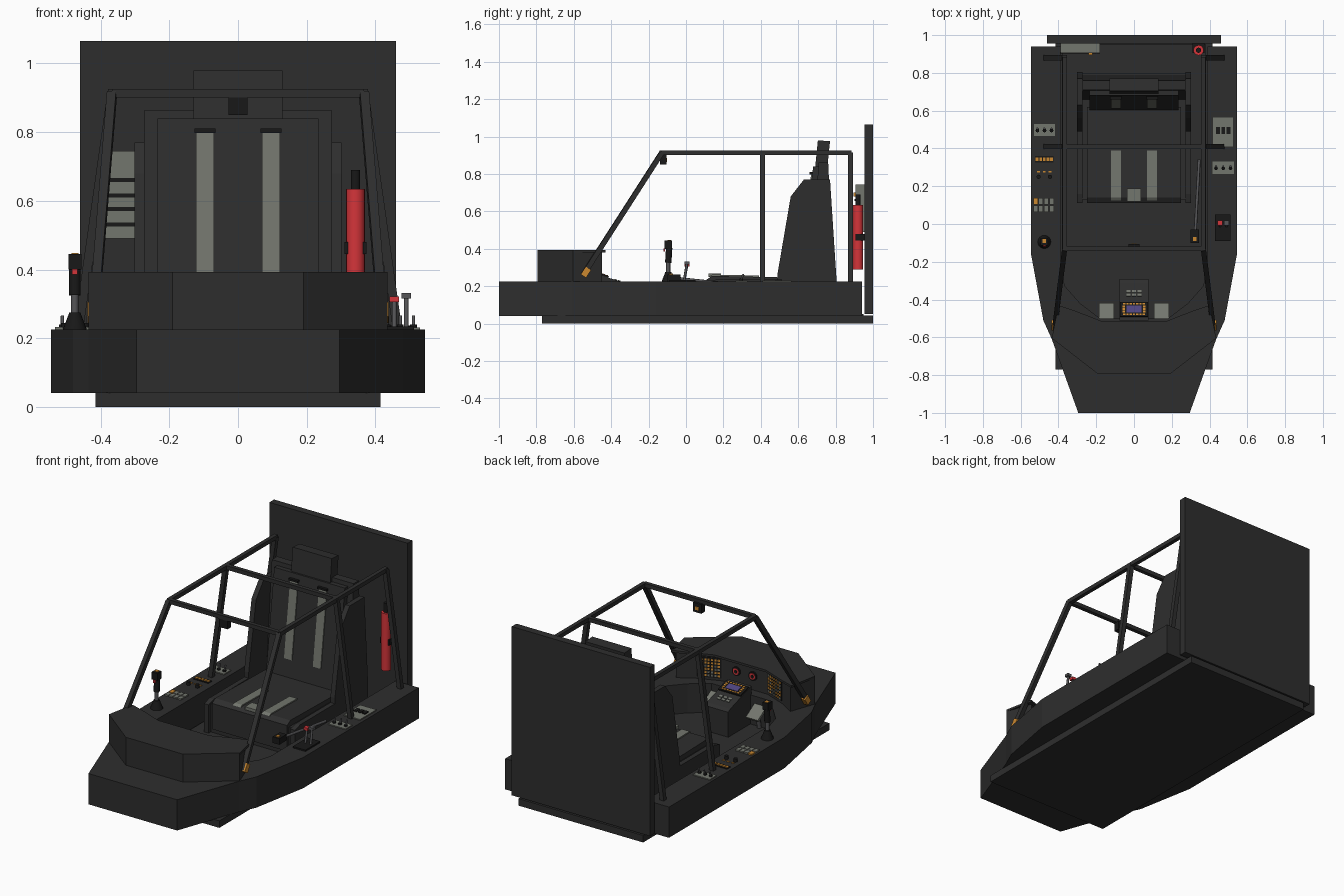
import bpy, bmesh, math, random
from mathutils import Matrix, Vector

if "Cube" in bpy.data.objects:
    bpy.data.objects.remove(bpy.data.objects["Cube"])
random.seed(4)

def material(name, *rgb):
    m = bpy.data.materials.new(name)
    m.diffuse_color = (*rgb, 1)
    m.use_nodes = True
    m.node_tree.nodes["Principled BSDF"].inputs["Base Color"].default_value = m.diffuse_color
    return m

DARK = material("charcoal", .027, .027, .027)
BLACK = material("black", .009, .009, .009)
GREY = material("warm grey", .17, .18, .155)
RED = material("red", .66, .035, .042)
ORANGE = material("orange", .60, .25, .03)
VIOLET = material("violet screen", .08, .06, .22)
STEEL = material("steel", .09, .09, .095)

def finish(name, bm, mat):
    bmesh.ops.recalc_face_normals(bm, faces=bm.faces)
    me = bpy.data.meshes.new(name)
    bm.to_mesh(me)
    bm.free()
    me.materials.append(mat)
    ob = bpy.data.objects.new(name, me)
    bpy.context.collection.objects.link(ob)
    return ob

def boxes(name, ranges, mat, frame=Matrix()):
    """Boxes given as (x0, x1, y0, y1, z0, z1), in one object."""
    bm = bmesh.new()
    for a, b, c, d, e, f in ranges:
        m = Matrix.Translation(((a+b)/2, (c+d)/2, (e+f)/2)) @ Matrix.Diagonal((b-a, d-c, f-e, 1))
        bmesh.ops.create_cube(bm, size=1, matrix=frame @ m)
    return finish(name, bm, mat)

def prism(name, pts, lo, hi, mat, axis="z"):
    """Extrude a 2D outline along z (points x, y) or x (points y, z)."""
    bm = bmesh.new()
    put = (lambda p: (p[0], p[1], lo)) if axis == "z" else (lambda p: (lo, p[0], p[1]))
    face = bm.faces.new([bm.verts.new(put(p)) for p in pts])
    new = bmesh.ops.extrude_face_region(bm, geom=[face])["geom"]
    step = (0, 0, hi-lo) if axis == "z" else (hi-lo, 0, 0)
    bmesh.ops.translate(bm, vec=step, verts=[g for g in new if isinstance(g, bmesh.types.BMVert)])
    return finish(name, bm, mat)

def rod(name, a, b, r, mat, sides=12, r2=None):
    a, b = Vector(a), Vector(b)
    bm = bmesh.new()
    m = Matrix.Translation((a+b)/2) @ (b-a).to_track_quat('Z', 'Y').to_matrix().to_4x4()
    if sides == 4:
        m = m @ Matrix.Rotation(math.pi/4, 4, 'Z')
    bmesh.ops.create_cone(bm, cap_ends=True, segments=sides, radius1=r,
                          radius2=r if r2 is None else r2, depth=(b-a).length, matrix=m)
    ob = finish(name, bm, mat)
    if sides > 6:
        for p in ob.data.polygons:
            p.use_smooth = len(p.vertices) == 4
    return ob

def frame(o, x, z):
    """Local frame with the given x axis and z (outward) axis."""
    x, z = Vector(x).normalized(), Vector(z).normalized()
    return Matrix.Translation(o) @ Matrix((x, z.cross(x), z)).transposed().to_4x4()

def mirrored(right):
    return right + [(-x, y) for x, y in reversed(right)]

def grid(x0, x1, y0, y1, nx, ny, h, z0=0, fill=.7):
    dx, dy = (x1-x0)/nx, (y1-y0)/ny
    return [(x0+dx*(i+.5-fill/2), x0+dx*(i+.5+fill/2), y0+dy*(j+.5-fill/2),
             y0+dy*(j+.5+fill/2), z0, z0+h) for i in range(nx) for j in range(ny)]

# Base, hull tub and rear bulkhead
boxes("base_plate", [(-.415, .415, -.77, 1, 0, .042), (-.38, .38, -.75, .95, .042, .05)], DARK)
outer = mirrored([(.545, .94), (.545, -.16), (.48, -.51), (.435, -.61), (.295, -1)])
inner = mirrored([(.39, .94), (.39, -.24), (.365, -.33), (.285, -.42), (.18, -.5)])
prism("hull_tub", outer + inner[::-1], .04, .225, DARK)
boxes("rear_bulkhead", [(-.46, .46, .955, 1, .05, 1.065)], DARK)

# Dashboard with overhanging glareshield
front = mirrored([(.435, -.605), (.19, -.795)])
arc = [(.38, -.45), (.29, -.505), (.15, -.56)]
prism("dashboard", front + mirrored(arc)[::-1], .225, .38, DARK)
prism("glareshield", front + mirrored([(.40, -.43), (.31, -.46), (.17, -.515)])[::-1], .38, .393, DARK)

# Instrument panels on the three inner dashboard faces
for name, a, b in (("right", arc[1], arc[2]), ("left", (-arc[2][0], arc[2][1]), (-arc[1][0], arc[1][1]))):
    mid = ((a[0]+b[0])/2, (a[1]+b[1])/2, .30)
    x = Vector((a[0]-b[0], a[1]-b[1], 0))
    f = frame(mid, -x, x.cross(Vector((0, 0, 1))) * -1)
    boxes(name + "_instrument_panel", [(-.07, .07, -.06, .06, -.002, .004)], BLACK, f)
    keys = grid(-.066, .066, -.056, .056, 7, 6, .003, .004, .6)
    random.shuffle(keys)
    boxes(name + "_panel_lights", keys[:28], ORANGE, f)
    boxes(name + "_panel_keys", keys[28:], GREY, f)
for s in (-1, 1):
    x = s*.055
    rod("gauge", (x, -.562, .31), (x, -.552, .31), .027, BLACK, 16)
    rod("gauge_face", (x, -.553, .31), (x, -.550, .31), .019, RED, 16)
    rod("gauge_hub", (x, -.551, .31), (x, -.547, .31), .01, BLACK, 12)

# Centre pedestal with screen and keypad
prism("centre_pedestal", [(-.29, .05), (-.29, .20), (-.31, .213), (-.51, .275), (-.51, .05)], -.078, .078, DARK, "x")
f = frame((0, -.41, .244), (1, 0, 0), (0, .062, .2))
boxes("pedestal_screen_frame", [(-.075, .075, -.085, -.005, 0, .009)], BLACK, f)
boxes("pedestal_screen", [(-.04, .04, -.065, -.025, .009, .012)], VIOLET, f)
boxes("pedestal_screen_keys", grid(-.06, .06, -.08, -.068, 7, 1, .003, .009)
      + grid(-.06, .06, -.022, -.01, 7, 1, .003, .009)
      + grid(-.065, -.045, -.066, -.024, 1, 3, .003, .009)
      + grid(.045, .065, -.066, -.024, 1, 3, .003, .009), ORANGE, f)
boxes("pedestal_keypad", grid(-.045, .045, .025, .065, 3, 2, .004), GREY, f)

# Pedals
for s in (-1, 1):
    f = frame((s*.145, -.465, .15), (1, 0, 0), (0, .5, .8))
    boxes("pedal", [(-.04, .04, -.05, .05, -.008, .008)], GREY, f)
    rod("pedal_arm", (s*.145, -.47, .15), (s*.145, -.49, .05), .012, STEEL, 8)

# Seat
boxes("seat_pan", [(-.275, .275, .13, .8, .05, .22)], DARK)
prism("seat_cushion", [(.11, .08), (.11, .235), (.14, .255), (.62, .245), (.62, .08)], -.25, .25, DARK, "x")
prism("seat_back", [(.60, .22), (.605, .26), (.68, .84), (.73, .84), (.74, .22)], -.235, .235, DARK, "x")
prism("seat_shell", [(.66, .22), (.71, .865), (.76, .865), (.79, .22)], -.272, .272, DARK, "x")
prism("headrest", [(.685, .78), (.705, .98), (.77, .975), (.75, .78)], -.13, .13, DARK, "x")
for s in (-1, 1):
    lo, hi = sorted((s*.272, s*.302))
    prism("seat_wing", [(.49, .05), (.49, .27), (.56, .68), (.63, .77), (.77, .77), (.805, .23), (.805, .05)],
          lo, hi, DARK, "x")
    prism("seat_side_rail", [(.11, .05), (.11, .22), (.16, .235), (.49, .235), (.49, .05)], lo, hi, DARK, "x")
    lo, hi = sorted((s*.07, s*.122))
    prism("lap_strap", [(.125, .252), (.14, .262), (.39, .257), (.39, .245), (.14, .25)], lo, hi, GREY, "x")
    prism("shoulder_strap", [(.611, .35), (.669, .80), (.676, .80), (.62, .35)], lo, hi, GREY, "x")
    boxes("strap_slot", [(lo-.005, hi+.005, .66, .68, .798, .81)], BLACK)
boxes("seat_handle", [(-.038, .038, .12, .187, .25, .268)], GREY)

# Roll cage
for s in (-1, 1):
    rod("cage_front_leg", (s*.367, -.13, .913), (s*.42, -.55, .26), .019, DARK, 4)
    rod("cage_rail", (s*.367, -.135, .913), (s*.367, .885, .913), .017, DARK, 4)
    for y in (.41, .88):
        rod("cage_post", (s*.367, y, .913), (s*.465, y, .22), .019, DARK, 4)
    f = frame((s*.424, -.535, .275), (1, 0, 0), (0, .42, .65))
    boxes("leg_clamp", [(-.014, .014, -.017, .017, -.025, .025)], ORANGE, f)
for y in (-.13, .41):
    rod("cage_crossbar", (-.367, y, .913), (.367, y, .913), .017, DARK, 4)
boxes("cage_camera", [(-.028, .028, -.14, -.105, .85, .905)], BLACK)
boxes("camera_light", [(-.012, .012, -.106, -.102, .865, .885)], ORANGE)

# Fire extinguisher and vented box on the bulkhead
rod("extinguisher_body", (.342, .92, .29), (.342, .92, .635), .027, RED, 20)
rod("extinguisher_neck", (.342, .92, .635), (.342, .92, .69), .014, BLACK, 10)
boxes("extinguisher_bracket", [(.31, .374, .905, .955, .445, .48)], BLACK)
boxes("equipment_box", [(-.39, -.18, .905, .955, .49, .745)], GREY)
boxes("equipment_box_slots", [(-.391, -.179, .902, .91, z, z+.012) for z in (.525, .57, .61, .655)], BLACK)
boxes("equipment_box_latch", [(-.24, -.22, .895, .905, .68, .70)], ORANGE)

# Left console: control stick, keypad, knobs, light strip, toggle panel
X, Y = -.475, -.095
rod("stick_base", (X, Y, .225), (X, Y, .275), .035, BLACK, 16, .016)
rod("stick_shaft", (X, Y, .27), (X, Y, .33), .011, STEEL)
rod("stick_grip", (X, Y, .325), (X, Y+.005, .405), .017, BLACK)
boxes("stick_head", [(X-.019, X+.019, Y-.02, Y+.02, .40, .445)], BLACK)
boxes("stick_trigger", [(X-.008, X+.008, Y-.025, Y-.018, .385, .402)], RED)
boxes("stick_light", [(X-.01, X+.01, Y-.005, Y+.015, .445, .448)], ORANGE)
keys = grid(-.535, -.422, .06, .14, 4, 2, .008, .225, .85)
boxes("keypad_lit_key", keys[1:2], ORANGE)
boxes("keypad_keys", keys[:1] + keys[2:], GREY)
for x in (-.505, -.445):
    rod("knob", (x, .25, .225), (x, .25, .245), .011, BLACK)
boxes("light_strip_plate", [(-.525, -.425, .325, .36, .225, .229)], BLACK)
boxes("light_strip", grid(-.523, -.427, .33, .355, 5, 1, .004, .229, .75), ORANGE)
boxes("indicator_lights", grid(-.52, -.43, .268, .285, 3, 1, .004, .225, .5), ORANGE)

# Right console: button panel and guarded levers
boxes("button_panel", [(.418, .525, .41, .565, .225, .231)], GREY)
boxes("panel_buttons", grid(.43, .515, .47, .52, 3, 1, .006, .231), BLACK)
boxes("lever_plate", [(.428, .512, -.09, .05, .225, .234)], BLACK)
for x, z, m in ((.455, .31, RED), (.49, .32, STEEL)):
    rod("lever_shaft", (x, -.01, .23), (x, .005, z), .007, STEEL, 8)
    boxes("lever_knob", [(x-.014, x+.014, -.008, .018, z-.004, z+.012)], m)

# Toggle panels on both consoles
for x0, x1, y0 in ((-.53, -.418, .465), (.415, .53, .265)):
    boxes("toggle_panel", [(x0, x1, y0, y0+.065, .225, .231)], GREY)
    for i in range(3):
        x = x0 + (x1-x0)*(i+.5)/3
        rod("toggle_collar", (x, y0+.03, .23), (x, y0+.03, .24), .01, BLACK, 8)
        rod("toggle", (x, y0+.03, .235), (x, y0+.042, .265), .005, STEEL, 8)

# Hand brake beside the seat
rod("brake_rod", (.345, .34, .20), (.325, -.03, .24), .008, STEEL, 8)
boxes("brake_grip", [(.30, .345, -.10, -.03, .225, .262)], BLACK)
boxes("brake_button", [(.313, .332, -.09, -.07, .262, .267)], ORANGE)
